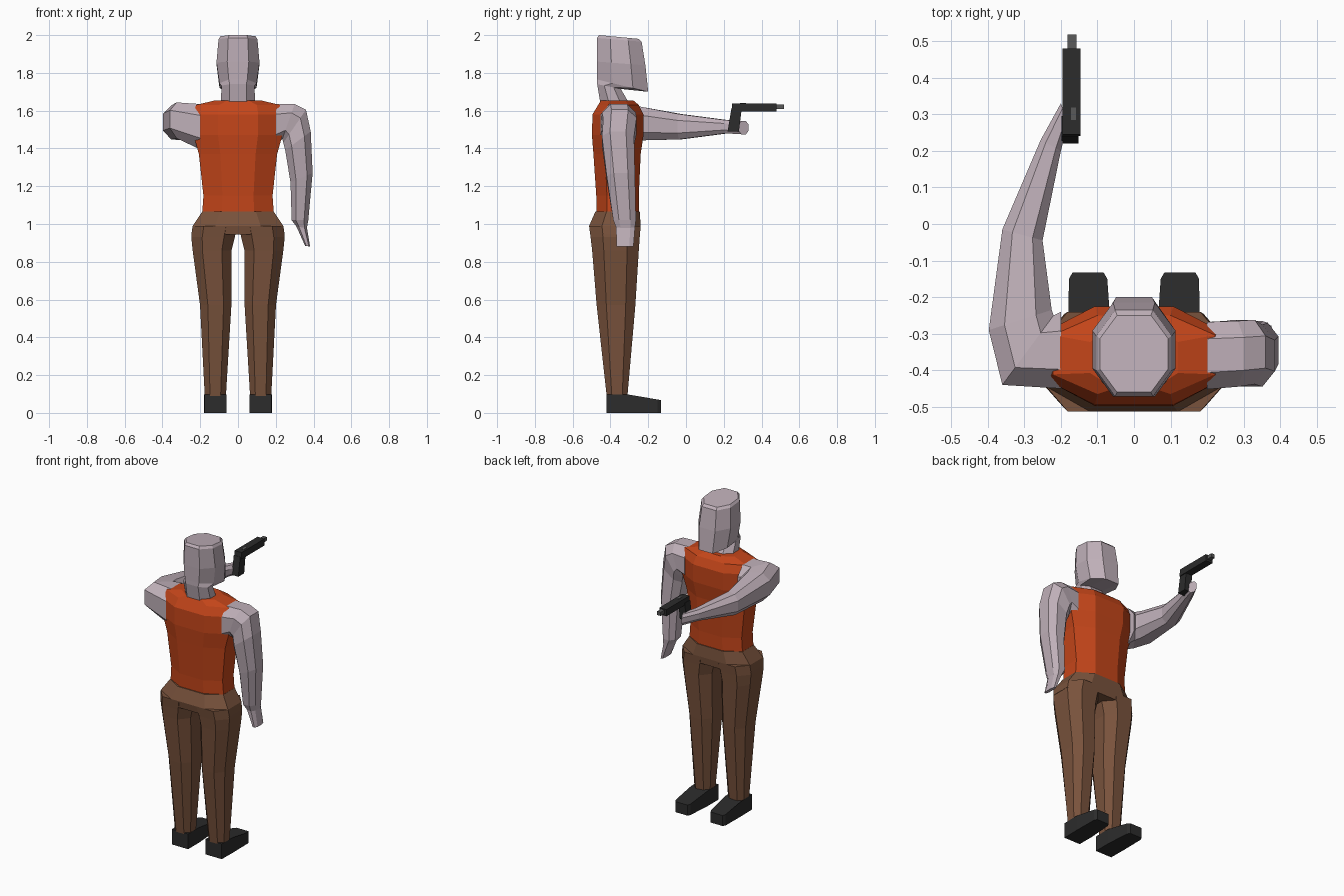
import bpy, bmesh
from mathutils import Vector

def material(name, rgb):
    m = bpy.data.materials.new(name)
    m.diffuse_color = (*rgb, 1)
    return m

SKIN = material("skin", (0.52, 0.43, 0.48))
ORANGE = material("orange", (0.55, 0.06, 0.01))
BROWN = material("brown", (0.19, 0.085, 0.045))
BLACK = material("black", (0.025, 0.025, 0.025))
GREY = material("grey", (0.1, 0.1, 0.1))

def finish(name, bm, mat):
    bmesh.ops.recalc_face_normals(bm, faces=bm.faces)
    me = bpy.data.meshes.new(name)
    bm.to_mesh(me)
    bm.free()
    me.materials.append(mat)
    ob = bpy.data.objects.new(name, me)
    bpy.context.collection.objects.link(ob)
    return ob

def skin_rings(name, rings, mat):
    bm = bmesh.new()
    rows = [[bm.verts.new(p) for p in r] for r in rings]
    n = len(rows[0])
    for r, s in zip(rows, rows[1:]):
        for i in range(n):
            j = (i + 1) % n
            bm.faces.new((r[i], r[j], s[j], s[i]))
    bm.faces.new(rows[0])
    bm.faces.new(rows[-1])
    return finish(name, bm, mat)

def loft(name, sections, mat, p=0.5, q=0.5):
    """Eight-sided loft; each section is two opposite points and a half-width vector."""
    shape = [(1, p), (q, 1), (-q, 1), (-1, p), (-1, -p), (-q, -1), (q, -1), (1, -p)]
    rings = []
    for a, b, v in sections:
        a, b, v = Vector(a), Vector(b), Vector(v)
        c, u = (a + b) / 2, (a - b) / 2
        rings.append([c + u * i + v * j for i, j in shape])
    return skin_rings(name, rings, mat)

def body(name, rows, mat, cx=None, **kw):
    """Rows: front y, front z, back y, back z, half width (and centre x)."""
    return loft(name, [((r[5] if len(r) > 5 else 0, r[0], r[1]),
                        (r[5] if len(r) > 5 else 0, r[2], r[3]),
                        (r[4], 0, 0)) for r in rows], mat, **kw)

def plate(name, profile, x0, x1, mat):
    """Side profile (y, z) extruded across x."""
    return skin_rings(name, [[(x, y, z) for y, z in profile] for x in (x0, x1)], mat)

# Head and neck
body("head", [
    (-0.29, 1.62, -0.45, 1.62, 0.09),
    (-0.345, 1.715, -0.47, 1.74, 0.088),
    (-0.20, 1.70, -0.47, 1.765, 0.098),
    (-0.215, 1.84, -0.472, 1.86, 0.114),
    (-0.235, 1.965, -0.472, 1.985, 0.103),
    (-0.25, 1.98, -0.46, 2.0, 0.093)], SKIN, p=0.5, q=0.4)

# Vest
body("vest", [
    (-0.25, 1.05, -0.473, 1.05, 0.19),
    (-0.25, 1.15, -0.475, 1.15, 0.183),
    (-0.24, 1.37, -0.49, 1.37, 0.207),
    (-0.225, 1.47, -0.498, 1.47, 0.235),
    (-0.225, 1.58, -0.495, 1.58, 0.238),
    (-0.25, 1.63, -0.465, 1.63, 0.222),
    (-0.28, 1.655, -0.45, 1.655, 0.12)], ORANGE, p=0.45)

# Hips
body("hips", [
    (-0.245, 1.065, -0.48, 1.065, 0.19),
    (-0.24, 0.99, -0.513, 0.99, 0.24),
    (-0.245, 0.945, -0.505, 0.945, 0.247)], BROWN, p=0.5)

# Legs and shoes
for s, side in ((-1, "left"), (1, "right")):
    body(side + "_leg", [
        (-0.24, 0.99, -0.513, 0.99, 0.118, s * 0.122),
        (-0.245, 0.93, -0.505, 0.93, 0.115, s * 0.132),
        (-0.25, 0.86, -0.497, 0.86, 0.103, s * 0.137),
        (-0.268, 0.57, -0.473, 0.57, 0.083, s * 0.118),
        (-0.31, 0.09, -0.42, 0.09, 0.056, s * 0.12)], BROWN)
    outline = [(0.062, -0.42), (0.178, -0.42), (0.18, -0.31), (0.178, -0.15),
               (0.168, -0.133), (0.083, -0.133), (0.073, -0.15), (0.062, -0.31)]
    top = lambda y: 0.098 if y < -0.3 else 0.098 - 0.17 * (y + 0.31)
    skin_rings(side + "_shoe", [[(s * x, y, 0) for x, y in outline],
                                [(s * x, y, top(y)) for x, y in outline]], BLACK)

# Hanging arm: outer x, z, inner x, z, centre y, half depth
loft("hanging_arm", [((ox, y, oz), (ix, y, iz), (0, h, 0)) for ox, oz, ix, iz, y, h in [
    (0.20, 1.635, 0.20, 1.42, -0.36, 0.092),
    (0.30, 1.635, 0.235, 1.45, -0.355, 0.09),
    (0.36, 1.605, 0.24, 1.43, -0.35, 0.088),
    (0.385, 1.49, 0.25, 1.39, -0.36, 0.085),
    (0.395, 1.27, 0.278, 1.22, -0.345, 0.075),
    (0.372, 1.02, 0.284, 1.02, -0.325, 0.06),
    (0.365, 0.98, 0.31, 0.985, -0.32, 0.05),
    (0.382, 0.88, 0.355, 0.885, -0.323, 0.045)]], SKIN)

# Aiming arm: outer point, inner point, half height
loft("aiming_arm", [(a, b, (0, 0, h)) for a, b, h in [
    ((-0.20, -0.45, 1.515), (-0.20, -0.24, 1.515), 0.12),
    ((-0.36, -0.44, 1.555), (-0.22, -0.25, 1.53), 0.095),
    ((-0.397, -0.29, 1.54), (-0.225, -0.235, 1.53), 0.09),
    ((-0.36, -0.015, 1.515), (-0.25, -0.045, 1.515), 0.067),
    ((-0.255, 0.23, 1.515), (-0.20, 0.20, 1.515), 0.035),
    ((-0.20, 0.33, 1.51), (-0.18, 0.28, 1.51), 0.035)]], SKIN)

# Handgun
plate("gun_grip", [(0.22, 1.49), (0.28, 1.49), (0.295, 1.61), (0.24, 1.61)],
      -0.198, -0.152, BLACK)
plate("gun_slide", [(0.24, 1.595), (0.48, 1.595), (0.48, 1.638), (0.245, 1.638)],
      -0.196, -0.146, BLACK)
plate("gun_muzzle", [(0.47, 1.608), (0.518, 1.608), (0.518, 1.632), (0.47, 1.632)],
      -0.182, -0.157, GREY)
plate("gun_port", [(0.285, 1.62), (0.318, 1.62), (0.318, 1.64), (0.285, 1.64)],
      -0.172, -0.158, GREY)
